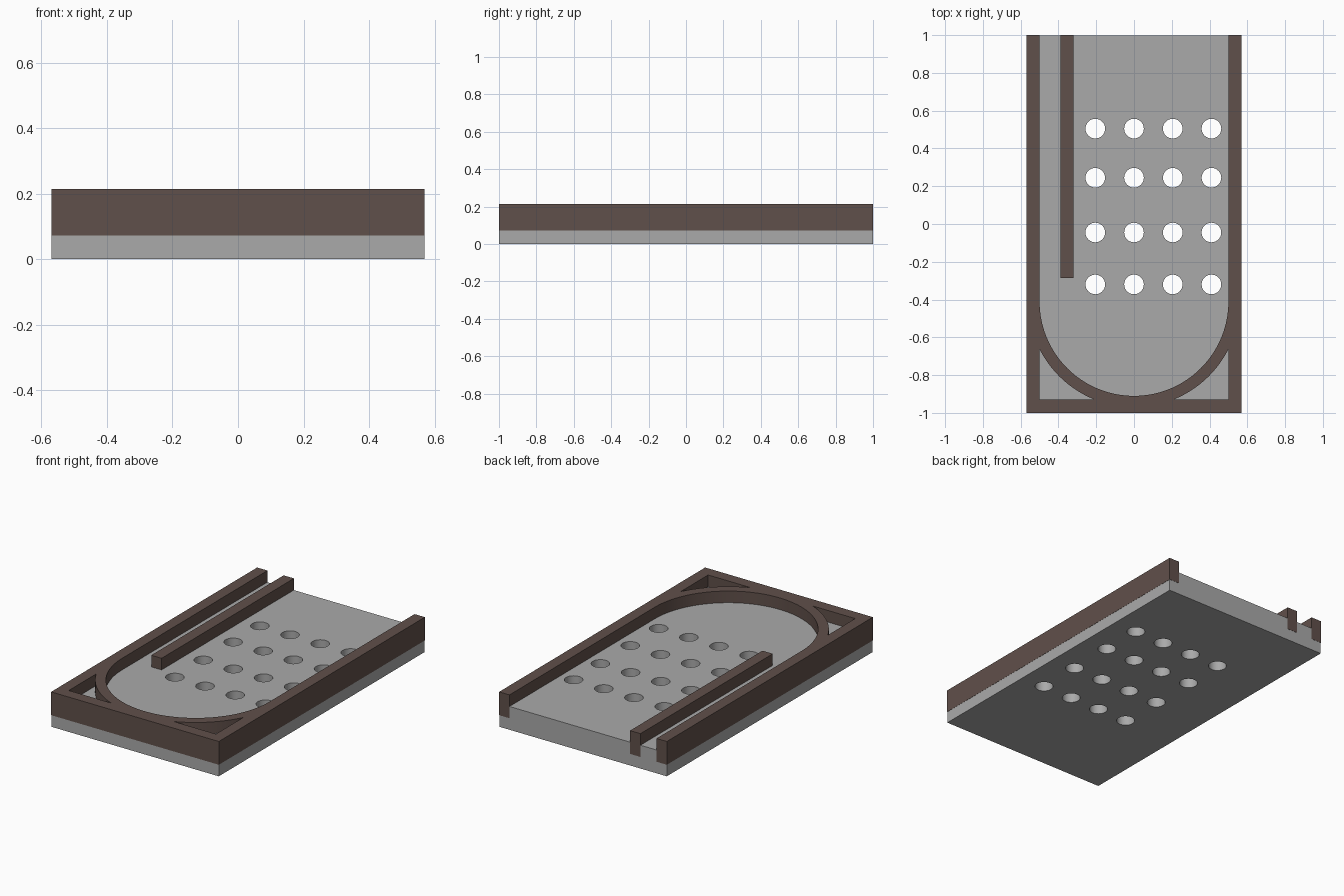
import bpy, bmesh, math

if "Cube" in bpy.data.objects:
    bpy.data.objects.remove(bpy.data.objects["Cube"])

W, L = 0.57, 1.0          # half width and half length
T = 0.0715                # rail thickness, also the height step
INNER = 0.5               # half width of the playfield
ARC_Y, ARC_OUT = -0.41, 0.56
EPS = 0.001               # keeps the rail sides just proud of the base


def material(name, rgb):
    m = bpy.data.materials.new(name)
    m.diffuse_color = (*rgb, 1)
    m.use_nodes = True
    m.node_tree.nodes["Principled BSDF"].inputs["Base Color"].default_value = m.diffuse_color
    return m


def arc(cx, cy, r, a0, a1, n):
    return [(cx + r * math.cos(a0 + (a1 - a0) * i / n),
             cy + r * math.sin(a0 + (a1 - a0) * i / n)) for i in range(n + 1)]


def rect(x0, y0, x1, y1):
    return [(x0, y0), (x1, y0), (x1, y1), (x0, y1)]


def plate(name, loops, z0, z1, mat):
    """Extrude a flat outline (first loop) with holes (other loops)."""
    cu = bpy.data.curves.new(name, 'CURVE')
    cu.dimensions = '2D'
    cu.fill_mode = 'BOTH'
    cu.extrude = (z1 - z0) / 2
    for pts in loops:
        s = cu.splines.new('POLY')
        s.points.add(len(pts) - 1)
        for p, (x, y) in zip(s.points, pts):
            p.co = (x, y, 0, 1)
        s.use_cyclic_u = True
    ob = bpy.data.objects.new(name, cu)
    bpy.context.collection.objects.link(ob)
    ob.location.z = (z0 + z1) / 2
    bpy.ops.object.select_all(action='DESELECT')
    ob.select_set(True)
    bpy.context.view_layer.objects.active = ob
    bpy.ops.object.convert(target='MESH')
    ob = bpy.context.object
    bm = bmesh.new()
    bm.from_mesh(ob.data)
    bmesh.ops.remove_doubles(bm, verts=bm.verts, dist=1e-5)
    bmesh.ops.recalc_face_normals(bm, faces=bm.faces)
    bm.to_mesh(ob.data)
    bm.free()
    ob.data.materials.clear()
    ob.data.materials.append(mat)
    bpy.ops.object.shade_smooth_by_angle(angle=math.radians(30))
    return ob


grey = material("board grey", (0.40, 0.40, 0.40))
brown = material("rail brown", (0.118, 0.080, 0.069))

# Base board with a grid of through holes
holes = [arc(x, y, 0.052, 0, 2 * math.pi * 31 / 32, 31)
         for x in (-0.205, 0, 0.205, 0.41)
         for y in (0.505, 0.245, -0.045, -0.32)]
plate("base_board", [rect(-W + EPS, -L + EPS, W - EPS, L - EPS)] + holes,
      0, 2 * T, grey)

# Surrounding frame: open at the back, round at the front
outline = [(-W, L), (-W, -L), (W, -L), (W, L), (INNER, L)]
outline += arc(0, ARC_Y, INNER, 0, -math.pi, 64)
outline += [(-INNER, L)]

# Corner pockets left between the curved wall and the frame
wall_y = -L + T
a0 = -math.acos(INNER / ARC_OUT)
a1 = math.asin((wall_y - ARC_Y) / ARC_OUT)
pocket = arc(0, ARC_Y, ARC_OUT, a0, a1, 20) + [(INNER, wall_y)]
mirrored = [(-x, y) for x, y in pocket]
plate("frame_rails", [outline, pocket, mirrored], T, 3 * T, brown)

# Launch lane divider
plate("lane_divider", [rect(-0.39, -0.285, -0.32, L)], T, 3 * T, brown)
